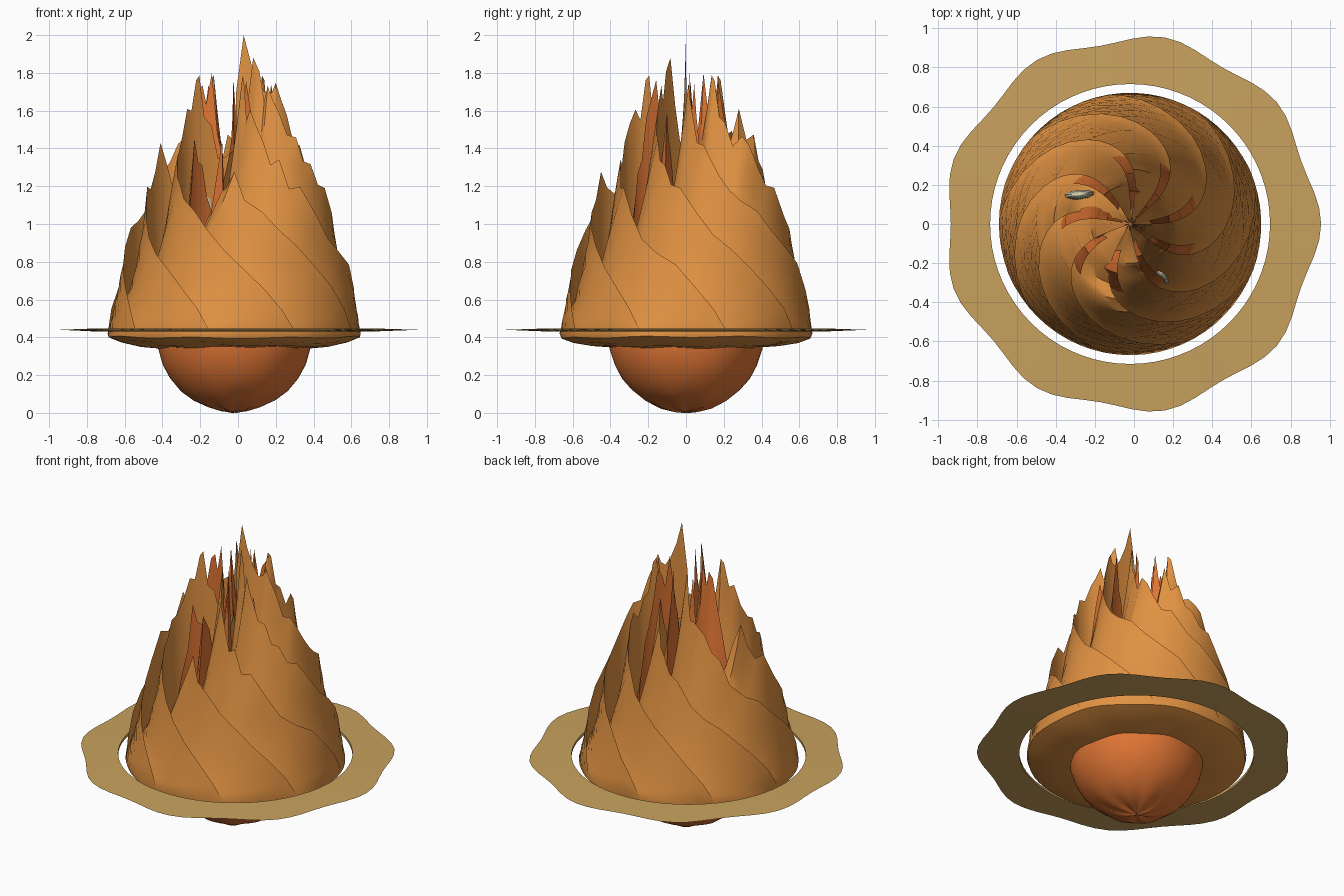
import bpy, bmesh, math, random
from mathutils import Vector

if "Cube" in bpy.data.objects:
    bpy.data.objects.remove(bpy.data.objects["Cube"])

random.seed(4)
LOBES, COLS = 9, 7
CX = -0.02


def material(name, rgb):
    m = bpy.data.materials.new(name)
    m.diffuse_color = (*rgb, 1)
    m.use_nodes = True
    m.node_tree.nodes["Principled BSDF"].inputs["Base Color"].default_value = m.diffuse_color
    return m


AMBER = material("amber", (0.76, 0.29, 0.055))
ORANGE = material("deep orange", (0.75, 0.18, 0.035))
CREAM = material("cream", (0.72, 0.68, 0.48))
SAND = material("sand", (0.58, 0.36, 0.11))


def finish(bm, name, mat, angle=40):
    bmesh.ops.remove_doubles(bm, verts=bm.verts, dist=0.0005)
    bmesh.ops.recalc_face_normals(bm, faces=bm.faces)
    me = bpy.data.meshes.new(name)
    bm.to_mesh(me)
    bm.free()
    ob = bpy.data.objects.new(name, me)
    bpy.context.collection.objects.link(ob)
    me.materials.append(mat)
    bpy.ops.object.select_all(action='DESELECT')
    ob.select_set(True)
    bpy.context.view_layer.objects.active = ob
    bpy.ops.object.shade_smooth_by_angle(angle=math.radians(angle))
    return ob


def lerp_profile(pts, r):
    for (r0, z0), (r1, z1) in zip(pts, pts[1:]):
        if r <= r1:
            return z0 + (z1 - z0) * max(0, r - r0) / (r1 - r0)
    return pts[-1][1]


def twist(r):
    return math.radians(95) * (r / 0.66) ** 3


def bridge(bm, rows):
    for a, b in zip(rows, rows[1:]):
        n = len(a)
        for i in range(n):
            j = (i + 1) % n
            bm.faces.new((a[i], a[j], b[j], b[i]))


# A swirling flame: sawtooth fins over a polar grid, closed by a round underside
def flame(name, mat, crest, valley, tips, radii, under, turn, rough):
    bm = bmesh.new()
    teeth = [[random.uniform(1 - rough, 1) for _ in radii] for _ in range(LOBES)]
    rows = []
    for i, r in enumerate(radii):
        row = []
        low, high = lerp_profile(valley, r), lerp_profile(crest, r)
        for k in range(LOBES):
            # each fin peaks at its own radius and drops away inside it
            s = teeth[k][i]
            if abs(r - tips[k]) < 0.02:
                s = 1
            elif r < tips[k]:
                s *= max(0.25, 1 - (tips[k] - r) * 6)
            for j in range(COLS + 1):
                t = j / COLS
                a = math.tau * (k - 1 + t) / LOBES + turn + twist(r)
                z = low + (high - low) * s * t ** 1.5
                row.append(bm.verts.new((CX + r * math.cos(a), r * math.sin(a), z)))
        rows.append(row)
    n = len(rows[0])
    end = radii[-1]
    for r, z in under:
        row = []
        for i in range(n):
            k, j = divmod(i, COLS + 1)
            a = math.tau * (k - 1 + j / COLS) / LOBES + turn + twist(end)
            w = 0.012 * math.sin(5 * a + 9 * r) * math.cos(3 * a - 20 * z)
            q = r * (1 + w)
            row.append(bm.verts.new((CX + q * math.cos(a), q * math.sin(a), z + w * 0.6)))
        rows.append(row)
    bridge(bm, rows)
    return finish(bm, name, mat)


# Outer flame
flame("outer_flame", AMBER,
      crest=[(0, 1.93), (.05, 2.0), (.13, 1.88), (.22, 1.76), (.3, 1.56), (.39, 1.43),
             (.48, 1.2), (.55, .98), (.61, .8), (.65, .6), (.67, .42)],
      valley=[(0, 1.25), (.15, 1.0), (.3, .82), (.45, .7), (.58, .6), (.64, .52), (.67, .42)],
      tips=[.05, .2, .28, .22, .39, .2, .45, .22, .15],
      radii=[.01, .05, .09, .13, .17, .2, .22, .25, .28, .32, .36, .39, .42, .45, .48,
             .52, .55, .58, .61, .635, .655, .67],
      under=[(.665, .4), (.6, .375), (.5, .355), (.38, .345)], turn=0, rough=.18)

# Inner flame with its rounded belly
BELLY = [(0.41 * math.cos(math.radians(d)), 0.41 - 0.405 * math.sin(math.radians(d)))
         for d in (10, 22, 34, 46, 58, 70, 80, 89.5)]
flame("inner_flame", ORANGE,
      crest=[(0, 1.5), (.12, 1.8), (.2, 1.74), (.26, 1.45), (.33, 1.05), (.38, .7), (.41, .41)],
      valley=[(0, .9), (.2, .7), (.38, .5), (.41, .41)],
      tips=[.2, .12, .17, .2, .12, .26, .26, .17, .23],
      radii=[.01, .05, .09, .12, .15, .17, .2, .23, .26, .29, .33, .36, .39, .41],
      under=BELLY, turn=math.radians(10), rough=.2)


# Pale core tongues
def tongue(name, x, y, z, height, yaw):
    bm = bmesh.new()
    bmesh.ops.create_uvsphere(bm, u_segments=10, v_segments=8, radius=1)
    for v in bm.verts:
        lx, ly = v.co.x * 0.08, v.co.y * 0.025
        v.co = Vector((x + lx * math.cos(yaw) - ly * math.sin(yaw),
                       y + lx * math.sin(yaw) + ly * math.cos(yaw),
                       z + v.co.z * height / 2 - lx * lx * 6))
    finish(bm, name, CREAM)


tongue("core_tongue_left", -.28, .15, .95, .4, 0.1)
tongue("core_tongue_right", .2, -.03, 1.0, .36, 0.4)
tongue("core_tongue_inner", -.16, -.03, 1.05, .4, 0.6)
tongue("core_tongue_front", .13, -.24, .85, .3, 2.2)

# Flat halo ring with a nine-cornered rim, tapering to a sharp edge
bm = bmesh.new()
N = 72
rim, upper, lower = [], [], []
for i in range(N):
    a = math.tau * i / N
    c, s = math.cos(a), math.sin(a)
    r = 0.946 + 0.022 * math.cos(LOBES * a)
    rim.append(bm.verts.new((r * c - 0.012, r * s, 0.44)))
    upper.append(bm.verts.new((CX + .715 * c, .715 * s, 0.448)))
    lower.append(bm.verts.new((CX + .715 * c, .715 * s, 0.43)))
bridge(bm, [rim, upper, lower, rim])
finish(bm, "halo_ring", SAND, 30)
